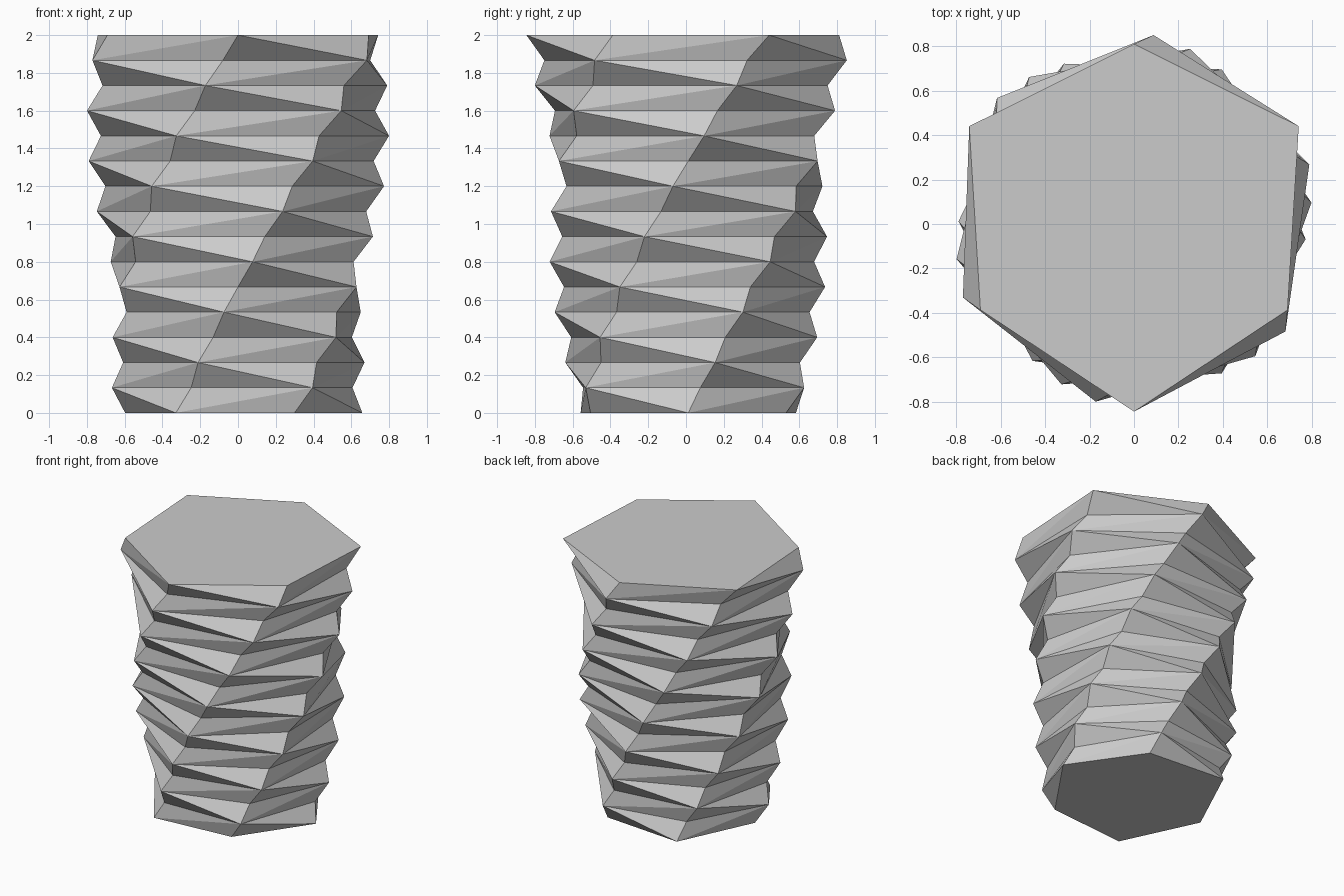
import bpy, bmesh
from math import radians, sin, cos

cube = bpy.data.objects.get("Cube")
if cube:
    bpy.data.objects.remove(cube, do_unlink=True)

SIDES, LAYERS, HEIGHT = 6, 15, 2.0
TWIST = radians(6)            # turn per layer
R_BOTTOM, R_TOP = 0.658, 0.857
PINCH = 0.908                 # radius ratio of the recessed corners
TOP_PINCH = 0.932
Y_SHIFT = 0.012               # centres the bounds

mat = bpy.data.materials.new("plain grey")
mat.use_nodes = True
grey = (0.6, 0.6, 0.6, 1)
mat.diffuse_color = grey
mat.node_tree.nodes["Principled BSDF"].inputs["Base Color"].default_value = grey


def is_ridge(layer, k):
    return (layer + k) % 2 == 1


# Stacked, twisted hexagon rings with alternating ridge and recessed corners
bm = bmesh.new()
rings = []
for n in range(LAYERS + 1):
    t = n / LAYERS
    pinch = TOP_PINCH if n == LAYERS else PINCH
    ring = []
    for k in range(SIDES):
        r = R_BOTTOM + (R_TOP - R_BOTTOM) * t
        if not is_ridge(n, k):
            r *= pinch
        a = radians(-90 + 360 / SIDES * k) - TWIST * (LAYERS - n)
        ring.append(bm.verts.new((r * cos(a), r * sin(a) + Y_SHIFT, HEIGHT * t)))
    rings.append(ring)

# Faceted walls, each panel folded along the line between its two ridge corners
for n in range(LAYERS):
    low, high = rings[n], rings[n + 1]
    for k in range(SIDES):
        j = (k + 1) % SIDES
        a, b, c, d = low[k], low[j], high[j], high[k]
        if is_ridge(n, k):
            bm.faces.new((a, b, c))
            bm.faces.new((a, c, d))
        else:
            bm.faces.new((a, b, d))
            bm.faces.new((b, c, d))

# Flat caps
bm.faces.new(rings[-1])
bm.faces.new(rings[0][::-1])

mesh = bpy.data.meshes.new("twisted_column")
bm.to_mesh(mesh)
bm.free()
mesh.materials.append(mat)
column = bpy.data.objects.new("twisted_column", mesh)
bpy.context.collection.objects.link(column)
